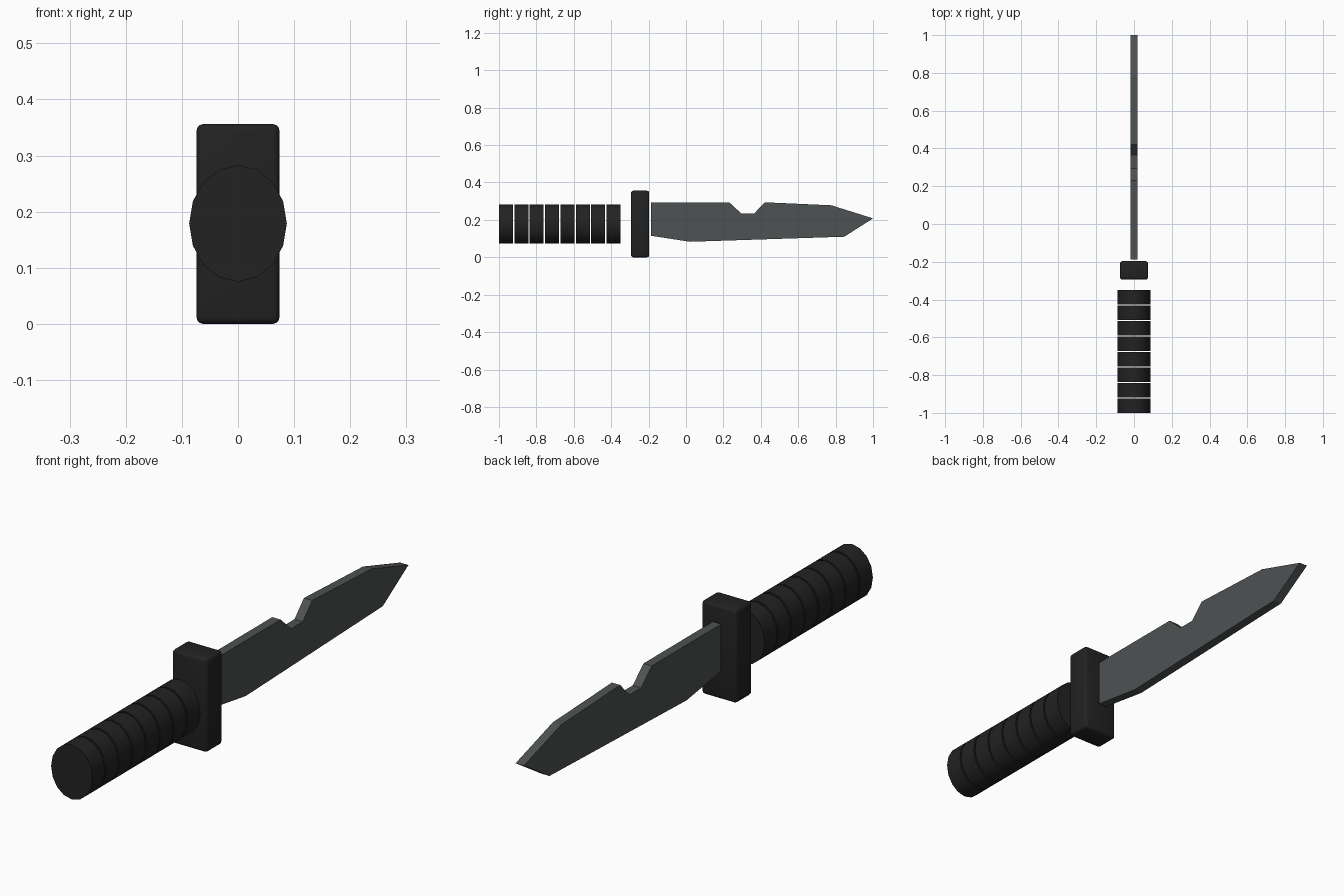
import bpy, bmesh, math
from mathutils import Vector

if "Cube" in bpy.data.objects:
    bpy.data.objects.remove(bpy.data.objects["Cube"])


def material(name, rgb):
    m = bpy.data.materials.new(name)
    m.diffuse_color = (*rgb, 1)
    m.use_nodes = True
    m.node_tree.nodes["Principled BSDF"].inputs["Base Color"].default_value = m.diffuse_color
    return m


BLACK = material("black rubber", (0.016, 0.016, 0.0165))
STEEL = material("dark steel", (0.075, 0.085, 0.086))


def extrude(name, profile, y_or_x, depth, axis, mat):
    """Extrude a 2D outline along the x or y axis."""
    bm = bmesh.new()
    if axis == 'y':
        pts = [(a, y_or_x, b) for a, b in profile]
        move = Vector((0, depth, 0))
    else:
        pts = [(y_or_x, a, b) for a, b in profile]
        move = Vector((depth, 0, 0))
    face = bm.faces.new([bm.verts.new(p) for p in pts])
    res = bmesh.ops.extrude_face_region(bm, geom=[face], use_keep_orig=True)
    bmesh.ops.translate(bm, vec=move,
                        verts=[v for v in res["geom"] if isinstance(v, bmesh.types.BMVert)])
    bmesh.ops.recalc_face_normals(bm, faces=bm.faces)
    mesh = bpy.data.meshes.new(name)
    bm.to_mesh(mesh)
    bm.free()
    mesh.materials.append(mat)
    obj = bpy.data.objects.new(name, mesh)
    bpy.context.collection.objects.link(obj)
    return obj


def smooth(obj, angle):
    bpy.ops.object.select_all(action='DESELECT')
    obj.select_set(True)
    bpy.context.view_layer.objects.active = obj
    bpy.ops.object.shade_smooth_by_angle(angle=math.radians(angle))


# Grip: eight separate oval rings with narrow gaps
SIDES, RINGS, GAP = 16, 8, 0.007
oval = [(0.087 * math.cos(2 * math.pi * i / SIDES),
         0.179 + 0.104 * math.sin(2 * math.pi * i / SIDES)) for i in range(SIDES)]
width = (0.65 - GAP * (RINGS - 1)) / RINGS
for i in range(RINGS):
    ring = extrude(f"grip_ring_{i + 1}", oval, -1 + i * (width + GAP), width, 'y', BLACK)
    smooth(ring, 35)

# Guard: upright block with softened edges
block = [(-0.074, 0), (0.074, 0), (0.074, 0.356), (-0.074, 0.356)]
guard = extrude("guard", block, -0.294, 0.097, 'y', BLACK)
bm = bmesh.new()
bm.from_mesh(guard.data)
bmesh.ops.bevel(bm, geom=bm.edges[:], offset=0.012, segments=3, profile=0.5, affect='EDGES')
bm.to_mesh(guard.data)
bm.free()
smooth(guard, 40)

# Blade: flat plate with a notch in the spine
outline = [(-0.187, 0.294), (0.231, 0.294), (0.295, 0.235), (0.365, 0.235),
           (0.421, 0.294), (0.777, 0.278), (1.0, 0.208), (0.846, 0.110),
           (0.022, 0.083), (-0.187, 0.115)]
extrude("blade", outline, -0.0175, 0.035, 'x', STEEL)
